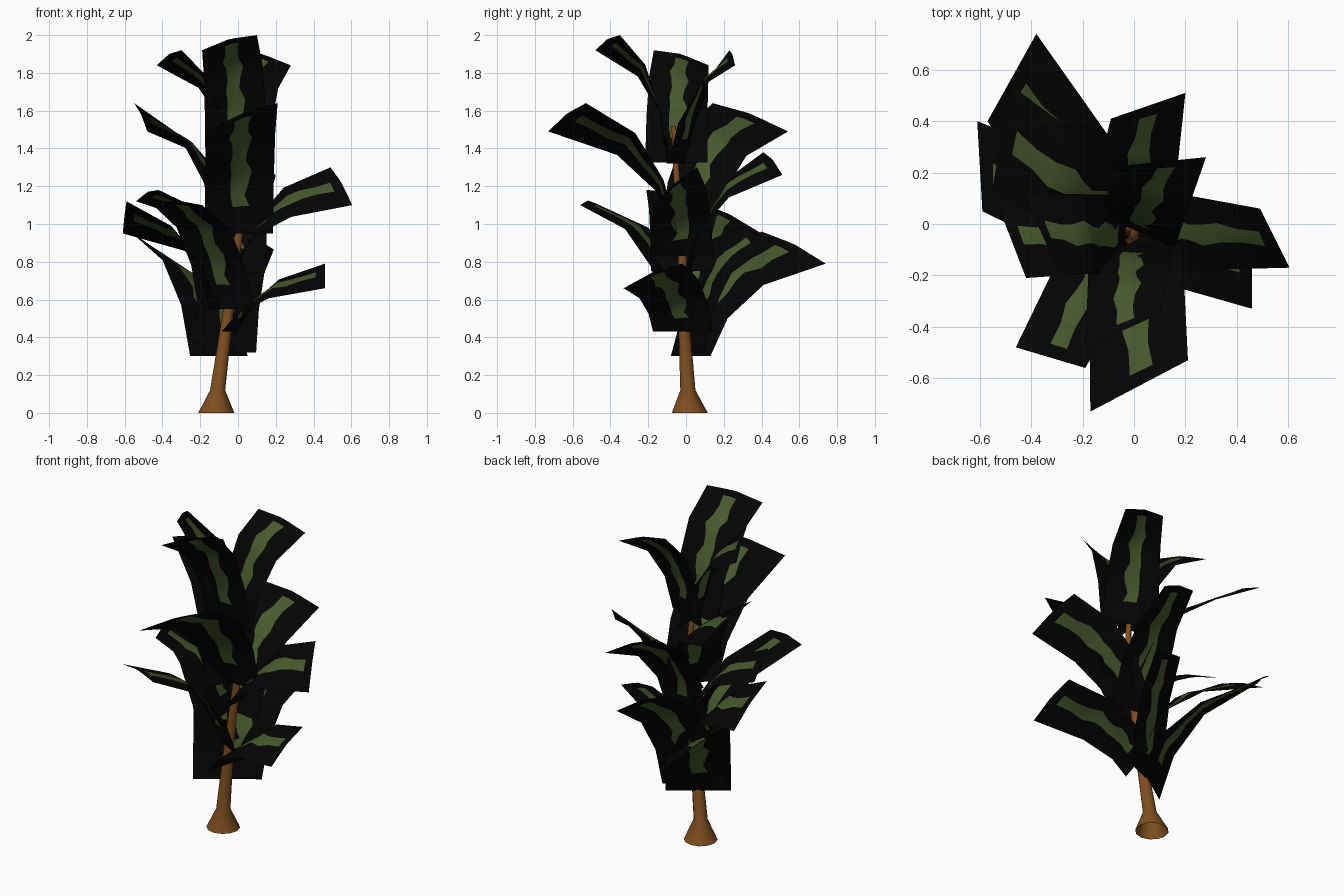
import bpy, math
from mathutils import Vector

if "Cube" in bpy.data.objects:
    bpy.data.objects.remove(bpy.data.objects["Cube"])


def material(name, rgb):
    m = bpy.data.materials.new(name)
    m.diffuse_color = (*rgb, 1)
    m.use_nodes = True
    m.node_tree.nodes["Principled BSDF"].inputs["Base Color"].default_value = m.diffuse_color
    return m


BLACK = material("leaf_black", (0.0012, 0.0012, 0.0012))
GREEN = material("leaf_green", (0.066, 0.1, 0.027))
BROWN = material("bark_brown", (0.22, 0.078, 0.014))


def add_object(name, verts, faces, mats, indices=None):
    me = bpy.data.meshes.new(name)
    me.from_pydata(verts, [], faces)
    for m in mats:
        me.materials.append(m)
    for i, p in enumerate(me.polygons):
        p.use_smooth = True
        if indices:
            p.material_index = indices[i]
    ob = bpy.data.objects.new(name, me)
    bpy.context.collection.objects.link(ob)
    return ob


# trunk: rings of x, y, z, radius
RINGS = [(-0.115, 0.02, 0, 0.095), (-0.108, 0.01, 0.12, 0.04),
         (-0.05, -0.015, 0.55, 0.028), (0.005, -0.02, 0.95, 0.021),
         (0.0, -0.05, 1.25, 0.017), (-0.02, -0.065, 1.52, 0.012)]
SIDES = 12
tv = [(x + r * math.cos(a * math.tau / SIDES), y + r * math.sin(a * math.tau / SIDES), z)
      for x, y, z, r in RINGS for a in range(SIDES)]
tf = [(k * SIDES + a, k * SIDES + (a + 1) % SIDES,
       (k + 1) * SIDES + (a + 1) % SIDES, (k + 1) * SIDES + a)
      for k in range(len(RINGS) - 1) for a in range(SIDES)]
trunk = add_object("trunk", tv, tf, [BROWN])
bpy.context.view_layer.objects.active = trunk
trunk.select_set(True)
bpy.ops.object.shade_smooth_by_angle(angle=math.radians(40))


def axis(z):
    """Trunk centre at height z."""
    for a, b in zip(RINGS, RINGS[1:]):
        if z <= b[2]:
            return Vector(a[:3]).lerp(Vector(b[:3]), (z - a[2]) / (b[2] - a[2]))


def bend(t, stops):
    """Piecewise linear bend over three leaf segments."""
    k = min(int(t * 3), 2)
    return stops[k] + (stops[k + 1] - stops[k]) * (t * 3 - k)


ROWS = [0, 0.18, 0.25, 1 / 3, 0.42, 0.5, 0.58, 2 / 3, 0.75, 0.84, 0.94, 1]


def leaf(name, base_z, p, q, width=0.33, twist=0):
    """Bent card from the trunk to tip corners p, q, with a ragged centre stripe."""
    p, q = Vector(p), Vector(q)
    base = axis(base_z)
    heading = (p + q) / 2 - base
    heading.z = 0
    heading.normalize()
    base += heading * 0.03
    side = Vector((-heading.y, heading.x, 0)) * width / 2
    if side.dot(q - p) < 0:
        side = -side
    # some leaves leave the trunk turned from their tip
    c, s = math.cos(twist), math.sin(twist)
    side = Vector((side.x * c - side.y * s, side.x * s + side.y * c, 0))
    b0, b1 = base - side, base + side
    verts, faces, idx = [], [], []
    for r, t in enumerate(ROWS):
        h, v = bend(t, (0, 0.15, 0.46, 1)), bend(t, (0, 0.41, 0.77, 1))
        edge = []
        for b, e in ((b0, p), (b1, q)):
            c = b.lerp(e, h)
            c.z = b.z + (e.z - b.z) * v
            edge.append(c)
        mid = 0.5 + 0.03 * math.sin(r * 2.1)
        half = 0.125 + 0.025 * math.cos(r * 1.7)
        for u in (0, mid - half, mid, mid + half, 1):
            c = edge[0].lerp(edge[1], u)
            c.z += 0.02 * (1 - abs(2 * u - 1)) * min(1, 2 * t)
            verts.append(c)
    for r in range(len(ROWS) - 1):
        for c in range(4):
            i = r * 5 + c
            faces.append((i, i + 1, i + 6, i + 5))
            idx.append(int(c in (1, 2) and 0 < r < len(ROWS) - 2))
    add_object(name, verts, faces, [BLACK, GREEN], idx)


# leaves: base height, two tip corners, optional width and twist
LEAVES = [
    ("top_leaf_front", 1.32, (-0.19, -0.48, 1.92), (0.10, -0.35, 2.0)),
    ("top_leaf_left", 1.325, (-0.30, -0.17, 1.92), (-0.43, 0.12, 1.84)),
    ("top_leaf_back", 1.32, (-0.02, 0.23, 1.92), (0.28, 0.26, 1.84)),
    ("upper_leaf_front", 0.95, (-0.17, -0.73, 1.49), (0.21, -0.53, 1.64), 0.36),
    ("upper_leaf_back_left", 0.93, (-0.55, 0.14, 1.64), (-0.48, 0.54, 1.49)),
    ("middle_leaf_back", 0.74, (-0.09, 0.41, 1.38), (0.20, 0.51, 1.26)),
    ("middle_leaf_right", 0.83, (0.49, 0.06, 1.30), (0.605, -0.17, 1.10)),
    ("middle_leaf_left", 0.75, (-0.42, -0.21, 1.18), (-0.54, 0.10, 1.12)),
    ("lower_leaf_front_left", 0.55, (-0.46, -0.48, 1.11), (-0.19, -0.56, 1.10)),
    ("lower_leaf_left", 0.55, (-0.61, 0.40, 0.95), (-0.59, 0.05, 1.12), 0.36),
    ("low_leaf_right", 0.43, (0.46, -0.33, 0.66), (0.46, -0.02, 0.79)),
    ("low_leaf_back_left", 0.30, (-0.38, 0.74, 0.79), (-0.57, 0.40, 0.96), 0.37),
    ("low_leaf_back", 0.32, (-0.08, 0.31, 0.99), (0.19, 0.41, 0.865), 0.36, 0.75),
]
for spec in LEAVES:
    leaf(*spec)
